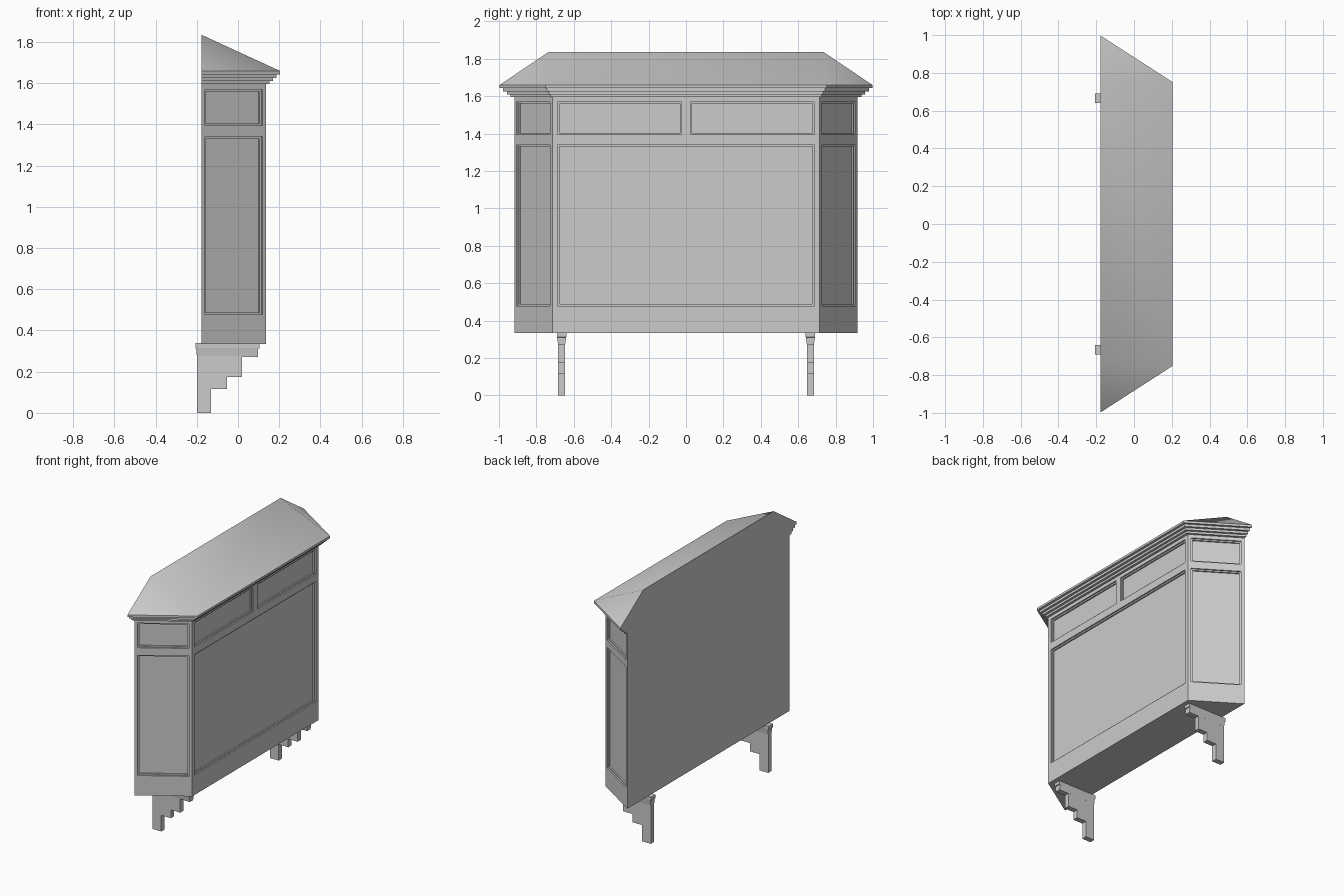
import bpy, bmesh
from mathutils import Vector

if "Cube" in bpy.data.objects:
    bpy.data.objects.remove(bpy.data.objects["Cube"])

BACK, FRONT, HW_BACK, HW_FRONT = -0.178, 0.137, 0.918, 0.715


def finish(bm, name, recalc=True):
    bmesh.ops.remove_doubles(bm, verts=bm.verts, dist=1e-5)
    if recalc:
        bmesh.ops.recalc_face_normals(bm, faces=bm.faces)
    me = bpy.data.meshes.new(name)
    bm.to_mesh(me)
    bm.free()
    ob = bpy.data.objects.new(name, me)
    bpy.context.collection.objects.link(ob)
    return ob


def face(bm, pts):
    return bm.faces.new([bm.verts.new(p) for p in pts])


def loft(bm, rings):
    """Closed solid through a stack of matching rings."""
    rs = [[bm.verts.new(p) for p in r] for r in rings]
    n = len(rs[0])
    for a, b in zip(rs, rs[1:]):
        for i in range(n):
            j = (i + 1) % n
            bm.faces.new((a[i], a[j], b[j], b[i]))
    bm.faces.new(rs[0][::-1])
    bm.faces.new(rs[-1])


def plan(d=0.0):
    """Bay outline, pushed out by d on the front and the angled sides."""
    side = Vector((FRONT - BACK, HW_BACK - HW_FRONT)).normalized()
    nx, ny = side.y, side.x
    yb, yf = HW_BACK + d / ny, HW_FRONT + d * (1 - nx) / ny
    return [(BACK, -yb), (FRONT + d, -yf), (FRONT + d, yf), (BACK, yb)]


def strip(bm, p0, p1, us, zs):
    """Wall strip; odd cells in us and the middle of zs are recessed panels."""
    p0, p1 = Vector(p0), Vector(p1)
    d = (p1 - p0).normalized()
    inward = Vector((-d.y, d.x))

    def rect(u0, u1, z0, z1, inset=0, depth=0):
        q = p0 + inward * depth
        a, b = q + d * (u0 + inset), q + d * (u1 - inset)
        lo, hi = z0 + inset, z1 - inset
        return [(a.x, a.y, lo), (b.x, b.y, lo), (b.x, b.y, hi), (a.x, a.y, hi)]

    for i, (u0, u1) in enumerate(zip(us, us[1:])):
        for k, (z0, z1) in enumerate(zip(zs, zs[1:])):
            if i % 2 == 0 or k != 1:
                face(bm, rect(u0, u1, z0, z1))
                continue
            # two-step moulding, then the flat panel
            steps = [(0, 0), (0, 0.01), (0.01, 0.01), (0.01, 0.02)]
            rects = [rect(u0, u1, z0, z1, *s) for s in steps]
            for a, b in zip(rects, rects[1:]):
                for m in range(4):
                    n = (m + 1) % 4
                    face(bm, (a[m], a[n], b[n], b[m]))
            face(bm, rects[-1])


# Body with panelled front and angled sides
bm = bmesh.new()
P = plan()
Z0, ZM, Z1 = 0.335, 1.367, 1.6
LOW, UP = [Z0, 0.478, 1.34, ZM], [ZM, 1.394, 1.57, Z1]
for i in (0, 1, 2):
    L = (Vector(P[i + 1]) - Vector(P[i])).length
    m = 0.028 if i == 1 else 0.021
    low_us = [0, m, L - m, L]
    up_us = [0, m, L / 2 - 0.023, L / 2 + 0.023, L - m, L] if i == 1 else low_us
    strip(bm, P[i], P[i + 1], low_us, LOW)
    strip(bm, P[i], P[i + 1], up_us, UP)
strip(bm, P[3], P[0], [0, 2 * HW_BACK], [Z0, Z1])
face(bm, [(x, y, Z0) for x, y in reversed(P)])
face(bm, [(x, y, Z1) for x, y in P])
finish(bm, "bay_body", recalc=False)

# Stepped cornice
bm = bmesh.new()
levels = [1.595, 1.61, 1.626, 1.643, 1.659]
rings = []
for off, lo, hi in zip((0.017, 0.033, 0.05, 0.067), levels, levels[1:]):
    for z in (lo, hi):
        rings.append([(x, y, z) for x, y in plan(off)])
loft(bm, rings)
finish(bm, "cornice")

# Hipped roof leaning on the wall plane
bm = bmesh.new()
v = [bm.verts.new((x, y, 1.659)) for x, y in plan(0.067)]
r0, r1 = (bm.verts.new((BACK, s * 0.737, 1.835)) for s in (-1, 1))
for f in ((v[0], v[1], r0), (v[1], v[2], r1, r0), (v[2], v[3], r1),
          (v[3], v[0], r0, r1), v[::-1]):
    bm.faces.new(f)
roof = finish(bm, "roof")
bpy.context.view_layer.objects.active = roof
roof.select_set(True)
bpy.ops.object.shade_smooth_by_angle(angle=0.75)

# Stepped support brackets with a flared cap
PROFILE = [(-0.2, 0), (-0.13, 0), (-0.13, 0.116), (-0.054, 0.116),
           (-0.054, 0.175), (0.02, 0.175), (0.02, 0.272), (0.097, 0.272),
           (0.097, 0.335), (-0.2, 0.335)]
for side, name in ((-1, "left"), (1, "right")):
    c = side * 0.665
    bm = bmesh.new()
    loft(bm, [[(x, c + w, z) for x, z in PROFILE] for w in (-0.019, 0.019)])
    finish(bm, name + "_bracket")
    bm = bmesh.new()
    rings = []
    for x0, x1, w, z in ((-0.2, 0.097, 0.0192, 0.275), (-0.201, 0.098, 0.024, 0.31),
                         (-0.207, 0.104, 0.025, 0.313), (-0.207, 0.104, 0.025, 0.338)):
        rings.append([(x0, c - w, z), (x1, c - w, z), (x1, c + w, z), (x0, c + w, z)])
    loft(bm, rings)
    finish(bm, name + "_bracket_cap")
